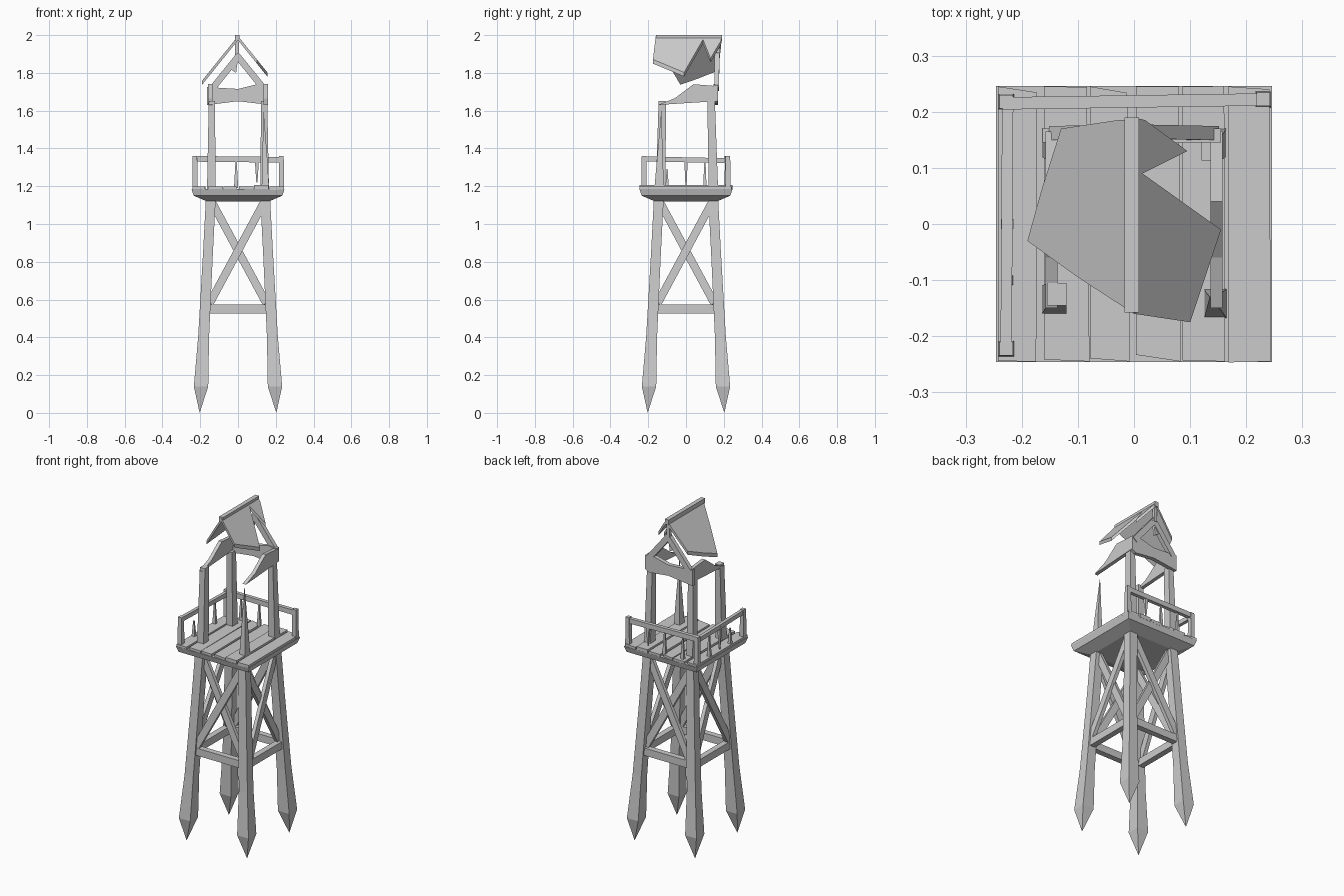
import bpy, bmesh, random
from mathutils import Vector as V

random.seed(4)


def finish(bm, name):
    bmesh.ops.recalc_face_normals(bm, faces=bm.faces)
    me = bpy.data.meshes.new(name)
    bm.to_mesh(me)
    bm.free()
    ob = bpy.data.objects.new(name, me)
    bpy.context.collection.objects.link(ob)
    return ob


def loft(name, rings):
    """Four-sided column through rings of (x, y, z, half_x, half_y)."""
    bm = bmesh.new()
    prev = None
    for x, y, z, hx, hy in rings:
        cur = [bm.verts.new((x + a * hx, y + b * hy, z))
               for a, b in ((-1, -1), (1, -1), (1, 1), (-1, 1))]
        if prev:
            for i in range(4):
                j = (i + 1) % 4
                bm.faces.new((prev[i], prev[j], cur[j], cur[i]))
        else:
            bm.faces.new(cur[::-1])
        prev = cur
    bm.faces.new(prev)
    bmesh.ops.remove_doubles(bm, verts=bm.verts, dist=0.0005)
    return finish(bm, name)


def bar(name, p, q, normal, width, depth, end=1.0):
    """Timber from p to q; depth lies along normal, width across it."""
    p, q = V(p), V(q)
    d = (q - p).normalized()
    s = d.cross(V(normal)).normalized()
    n = s.cross(d)
    bm = bmesh.new()
    a, b = [[bm.verts.new(c + (s * u * width + n * v * depth) * k / 2)
             for u, v in ((-1, -1), (1, -1), (1, 1), (-1, 1))]
            for c, k in ((p, 1.0), (q, end))]
    bm.faces.new(a)
    bm.faces.new(b)
    for i in range(4):
        j = (i + 1) % 4
        bm.faces.new((a[i], a[j], b[j], b[i]))
    return finish(bm, name)


def plate(name, pts, offset):
    """Flat polygon given thickness by an offset vector."""
    bm = bmesh.new()
    a = [bm.verts.new(p) for p in pts]
    b = [bm.verts.new(V(p) + V(offset)) for p in pts]
    bm.faces.new(a)
    bm.faces.new(b[::-1])
    for i in range(len(a)):
        j = (i + 1) % len(a)
        bm.faces.new((a[i], a[j], b[j], b[i]))
    return finish(bm, name)


def lean(z):
    return 0.203 - 0.052 * z


# Sharpened legs
for sx in (-1, 1):
    for sy in (-1, 1):
        loft("leg", [(sx * lean(z), sy * lean(z), z, h, h) for z, h in
                     ((0, 0), (0.14, 0.038), (0.4, 0.029), (0.85, 0.026), (1.15, 0.026))])

# Cross braces and lower beams on all four sides
for axis in (0, 1):
    for side in (-1, 1):
        def at(u, z, out=0.0):
            o = side * (lean(z) + out)
            return (u, o, z) if axis == 0 else (o, u, z)
        n = (0, side, 0) if axis == 0 else (side, 0, 0)
        bar("lower_beam", at(-0.175, 0.55), at(0.175, 0.55), n, 0.045, 0.035)
        for k in (-1, 1):
            o = 0.008 * k
            bar("cross_brace", at(-k * 0.15, 0.58, o), at(k * 0.135, 1.11, o), n, 0.042, 0.022)

# Platform frame with sloping underside, and uneven floor boards
loft("platform_frame", [(0, 0, 1.12, 0.165, 0.165), (0, 0, 1.15, 0.235, 0.235),
                        (0, 0, 1.185, 0.246, 0.246)])
for i in range(6):
    x = -0.205 + i * 0.082
    j = [random.uniform(-0.008, 0.008) for _ in range(5)]
    plate("floor_board", [(x - 0.037, -0.24 + j[0], 1.18), (x + 0.037 + j[1], -0.245, 1.18),
                          (x + 0.034 + j[2], 0.24 + j[3], 1.18), (x - 0.037, 0.245, 1.18)],
          (0, 0, 0.022 + j[4] * 0.6))

# Railings on the left and back, with broken balusters
bar("left_rail", (-0.228, -0.235, 1.345), (-0.225, 0.23, 1.335), (0, 0, 1), 0.02, 0.026)
bar("back_rail", (-0.235, 0.215, 1.345), (0.24, 0.222, 1.34), (0, 0, 1), 0.022, 0.03)
for x, y in ((-0.228, -0.222), (-0.228, 0.218), (0.23, 0.222)):
    loft("rail_post", [(x, y, 1.18, 0.014, 0.014), (x, y, 1.36, 0.012, 0.012)])
for x, y, z0, z1 in ((-0.13, 0.216, 1.19, 1.34), (-0.01, 0.218, 1.19, 1.34),
                     (0.1, 0.22, 1.34, 1.22), (-0.226, 0.1, 1.19, 1.34),
                     (-0.226, 0.0, 1.34, 1.2), (-0.226, -0.1, 1.19, 1.29)):
    loft("baluster", [(x, y, z0, 0.011, 0.009), (x, y, z1, 0.003, 0.003)])

# Cabin posts, the front right one snapped to a spike
for x, y in ((-0.142, -0.135), (-0.142, 0.145), (0.142, 0.145)):
    t = y - 0.012 if y > 0 else y + 0.01
    loft("cabin_post", [(x, y, 1.18, 0.022, 0.025), (x * 0.97, t, 1.65, 0.017, 0.02)])
loft("broken_post", [(0.145, -0.142, 1.18, 0.02, 0.026), (0.142, -0.138, 1.35, 0.013, 0.015),
                     (0.135, -0.13, 1.61, 0.0, 0.0)])

# Back beam, jagged side boards and gable
plate("back_beam", [(-0.163, 0.145, 1.63), (0, 0.145, 1.65), (0.13, 0.145, 1.635),
                    (0.155, 0.145, 1.65), (0.155, 0.145, 1.735), (0.1, 0.145, 1.74),
                    (0, 0.145, 1.715), (-0.163, 0.145, 1.725)], (0, 0.025, 0))
for s in (-1, 1):
    plate("side_board", [(s * 0.158, -0.15, 1.63), (s * 0.158, 0.0, 1.64), (s * 0.158, 0.165, 1.65),
                         (s * 0.158, 0.165, 1.73), (s * 0.158, 0.04, 1.74),
                         (s * 0.158, -0.06, 1.665)], (-s * 0.022, 0, 0))
    bar("gable_rafter", (s * 0.138, 0.162, 1.715), (-s * 0.008, 0.165, 1.895), (0, 1, 0), 0.034, 0.025)
plate("gable_shard", [(-0.055, 0.155, 1.83), (-0.01, 0.155, 1.80), (0.0, 0.155, 1.875),
                      (-0.02, 0.155, 1.875)], (0, 0.015, 0))
bar("king_post", (-0.005, 0.172, 1.88), (-0.005, 0.172, 1.98), (0, 1, 0), 0.02, 0.018)

# Torn roof slopes and ridge beam
left = [(0, 0.185), (-0.03, 0.185), (-0.13, 0.17), (-0.165, 0.06), (-0.19, -0.03),
        (-0.1, -0.095), (0, -0.16)]
right = [(0, 0.19), (0.02, 0.185), (0.095, 0.13), (0.015, 0.09), (0.155, -0.01),
         (0.1, -0.175), (0, -0.16)]
for name, pts in (("left_roof", left), ("right_roof", right)):
    plate(name, [(x, y, 1.995 - 1.24 * abs(x)) for x, y in pts], (0, 0, -0.022))
bar("ridge_beam", (-0.004, -0.158, 1.985), (-0.004, 0.19, 1.985), (0, 0, 1), 0.026, 0.03)
